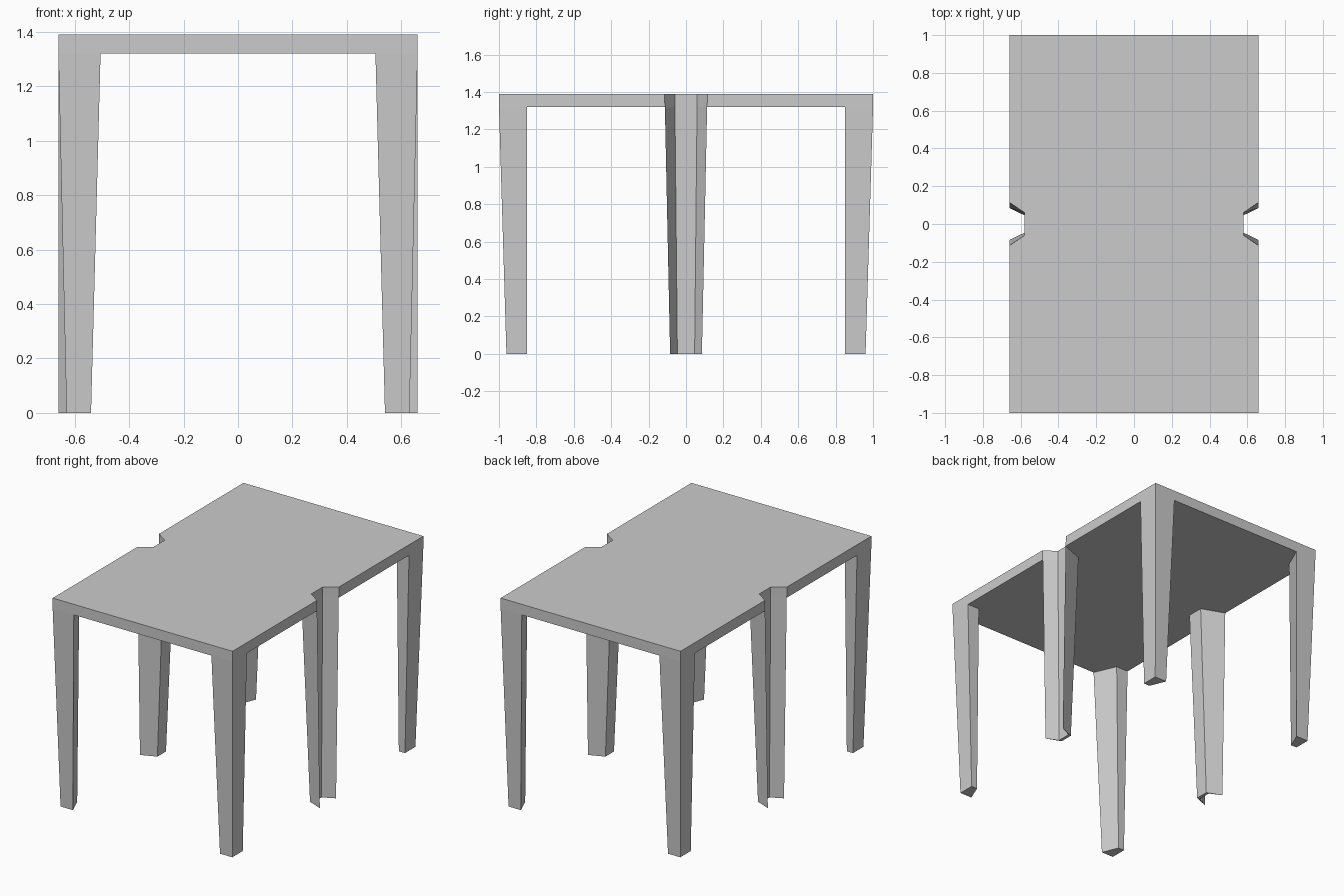
import bpy, bmesh

if "Cube" in bpy.data.objects:
    bpy.data.objects.remove(bpy.data.objects["Cube"])

TOP, UNDER = 1.39, 1.32


def loft(name, lower, upper, z0, z1, sx=1, sy=1):
    """Solid between two matching outlines, optionally mirrored in x / y."""
    bm = bmesh.new()
    a = [bm.verts.new((x * sx, y * sy, z0)) for x, y in lower]
    b = [bm.verts.new((x * sx, y * sy, z1)) for x, y in upper]
    n = len(a)
    bm.faces.new(a[::-1])
    bm.faces.new(b)
    for i in range(n):
        j = (i + 1) % n
        bm.faces.new((a[i], a[j], b[j], b[i]))
    bmesh.ops.recalc_face_normals(bm, faces=bm.faces)
    mesh = bpy.data.meshes.new(name)
    bm.to_mesh(mesh)
    bm.free()
    obj = bpy.data.objects.new(name, mesh)
    bpy.context.collection.objects.link(obj)
    return obj


def tabletop_outline(tip, root):
    """Rectangle with a splayed notch in the middle of each long side."""
    right = [(0.66, -1), (0.66, -tip), (0.58, -root),
             (0.58, root), (0.66, tip), (0.66, 1)]
    return right + [(-x, -y) for x, y in right]


def channel_outline(tip, root, inner_x, inner_y):
    """Cross-section of a middle leg: open channel facing outwards."""
    half = [(inner_x, inner_y), (0.66, tip), (0.58, root)]
    return half + [(x, -y) for x, y in reversed(half)]


# Tabletop
loft("tabletop", tabletop_outline(0.113, 0.059), tabletop_outline(0.115, 0.06),
     UNDER, TOP)

# Tapered corner legs with a slanted inner face
corner_foot = [(0.63, 0.96), (0.54, 0.96), (0.585, 0.85), (0.63, 0.85)]
corner_head = [(0.66, 1.0), (0.505, 1.0), (0.57, 0.85), (0.66, 0.85)]
for sy, end in ((-1, "front"), (1, "back")):
    for sx, side in ((-1, "left"), (1, "right")):
        loft(f"{end}_{side}_leg", corner_foot, corner_head, 0, UNDER, sx, sy)

# Channel-shaped middle legs
middle_foot = channel_outline(0.085, 0.046, 0.56, 0.045)
middle_head = channel_outline(0.113, 0.059, 0.505, 0.055)
for sx, side in ((-1, "left"), (1, "right")):
    loft(f"middle_{side}_leg", middle_foot, middle_head, 0, UNDER, sx)
